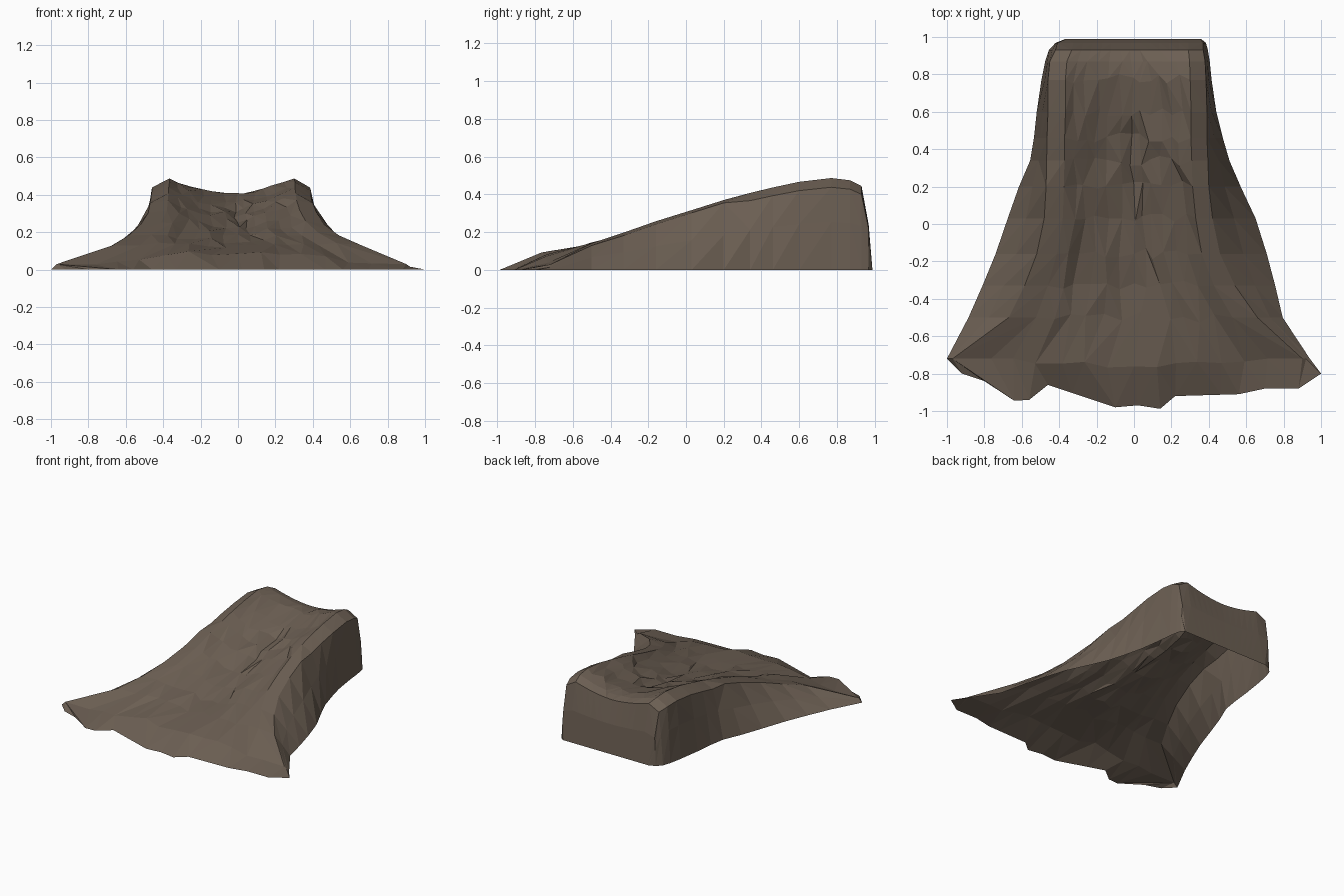
import bpy, bmesh, random
from math import sin, exp

random.seed(11)
cube = bpy.data.objects.get("Cube")
if cube:
    bpy.data.objects.remove(cube)

# Stations from back to front:
# y, left foot x, left shoulder x, right shoulder x, right foot x, ridge z, gully z
STATIONS = [
    (.988, -.37, -.36, .35, .36, 0, 0),
    (.968, -.42, -.41, .37, .385, .24, .22),
    (.93, -.455, -.42, .37, .395, .445, .39),
    (.87, -.475, -.45, .38, .405, .475, .405),
    (.77, -.495, -.46, .385, .415, .487, .405),
    (.6, -.52, -.46, .39, .44, .467, .365),
    (.46, -.535, -.465, .39, .475, .437, .33),
    (.34, -.555, -.467, .395, .51, .408, .30),
    (.2, -.615, -.47, .4, .57, .37, .265),
    (.03, -.675, -.48, .42, .65, .315, .225),
    (-.16, -.74, -.52, .46, .71, .252, .185),
    (-.33, -.81, -.585, .54, .755, .19, .15),
    (-.5, -.885, -.67, .66, .795, .135, .12),
    (-.72, -1.0, -.97, .9, .94, .03, .09),
]
# Ragged front foot of the slope
TOE = [(-.92, -.8), (-.8, -.84), (-.64, -.945), (-.56, -.94), (-.46, -.86),
       (-.28, -.92), (-.1, -.98), (-.04, -.96), (.14, -.988), (.22, -.92),
       (.56, -.91), (.7, -.88), (.88, -.88), (1.0, -.8)]
INNER = 13                      # columns between the two ridges


def lerp(a, b, t):
    return a + (b - a) * t


def toe_y(x):
    for (x0, y0), (x1, y1) in zip(TOE, TOE[1:]):
        if x <= x1:
            return lerp(y0, y1, (x - x0) / (x1 - x0))
    return TOE[-1][1]


def bump(v, centre, width):
    return exp(-((v - centre) / width) ** 2)


def section(y, fl, sl, sr, fr, ridge, gully):
    """One cross-section from the left foot over both ridges to the right foot."""
    sh = ridge * (.9 if y > .3 else .96)
    wall = sh * (.58 if y > .3 else .52)
    pl = lerp(sl, sr, .11)
    pr = lerp(sl, sr, .9)
    pts = [(fl, y, 0), (lerp(fl, sl, .5), y, wall), (sl, y, sh)]
    mid = INNER // 2
    rough = .01 if y < .7 else .004
    for i in range(INNER):
        s = i / (INNER - 1)
        t = abs(2 * s - 1)
        x = lerp(pl, pr, s)
        z = lerp(gully, ridge, t ** 1.75)
        # the lowest station bows forward into a blunt nose
        dy = -.05 * (1 - t * t) if y < -.7 else 0
        if y < .9:
            # central crack, eroded ribs and loose roughness
            z -= .03 * bump(i, mid, .5) * bump(y, .35, .22)
            z += .008 * sin(i * 2.3 + y * 2) * bump(y, -.35, .4)
            z += .012 * bump(x, .22, .12) * bump(y, -.5, .25)
            z += .012 * bump(x, -.33, .1) * bump(y, -.5, .25)
            if 0 < i < INNER - 1:
                z += random.uniform(-rough, rough)
                x += random.uniform(-.015, .015) + .02 * bump(i, mid, 2)
                dy += random.uniform(-.03, .03) if y < .8 else 0
        pts.append((x, y + dy, z))
    pts += [(sr, y, sh), (lerp(fr, sr, .5), y, wall), (fr, y, 0)]
    return pts


# Rocky slope: sections joined into a faceted skin, open underneath
rows = [section(*s) for s in STATIONS]
count = len(rows[0])
front = []
for i in range(count):
    x = lerp(rows[-1][i][0], lerp(TOE[0][0], TOE[-1][0], i / (count - 1)), .5)
    x = TOE[0][0] if i == 0 else TOE[-1][0] if i == count - 1 else x
    # settle onto the nearest corner of the ragged edge
    near = min(TOE, key=lambda p: abs(p[0] - x))
    if abs(near[0] - x) < .045:
        x = near[0]
    x = max(x, TOE[0][0])
    front.append((x, toe_y(x), 0))
rows.append(front)

bm = bmesh.new()
grid = [[bm.verts.new(p) for p in row] for row in rows]
for r0, r1 in zip(grid, grid[1:]):
    for i in range(count - 1):
        a, b, c, d = r0[i], r1[i], r1[i + 1], r0[i + 1]
        # split each patch along its higher diagonal
        if a.co.z + c.co.z > b.co.z + d.co.z:
            tris = ((a, b, c), (a, c, d))
        else:
            tris = ((a, b, d), (b, c, d))
        for tri in tris:
            bm.faces.new(tri)
bmesh.ops.remove_doubles(bm, verts=bm.verts, dist=.002)
mesh = bpy.data.meshes.new("rock_slope")
bm.to_mesh(mesh)
bm.free()

slope = bpy.data.objects.new("rock_slope", mesh)
bpy.context.collection.objects.link(slope)

# Brown rock colour
rock = bpy.data.materials.new("brown_rock")
rock.use_nodes = True
colour = (.15, .115, .087, 1)
rock.diffuse_color = colour
shader = rock.node_tree.nodes["Principled BSDF"]
shader.inputs["Base Color"].default_value = colour
shader.inputs["Roughness"].default_value = .9
mesh.materials.append(rock)
